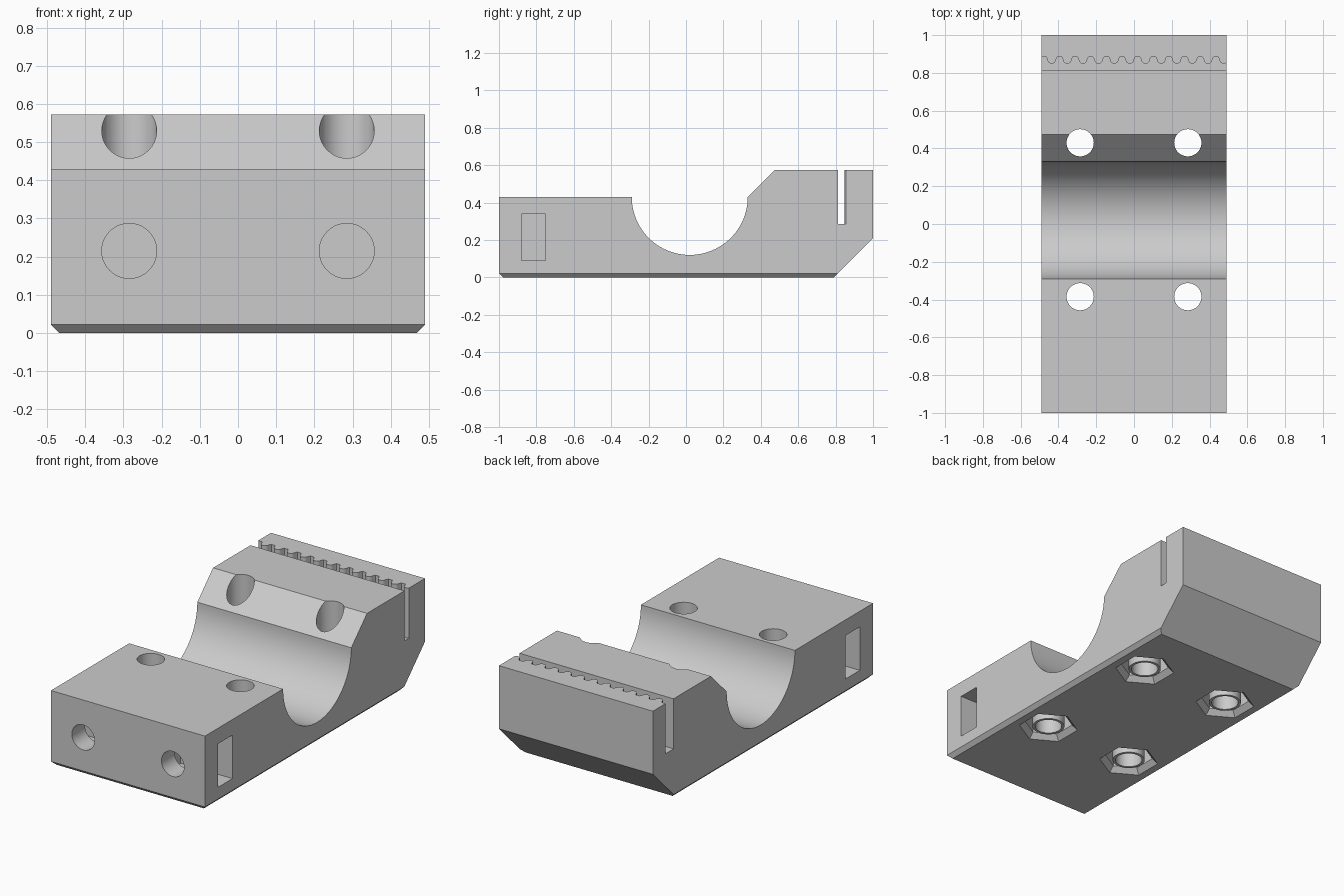
import bpy
import bmesh
from math import sin, cos, pi

cube = bpy.data.objects.get("Cube")
if cube:
    bpy.data.objects.remove(cube, do_unlink=True)

# Single plastic colour
grey = bpy.data.materials.new("grey_plastic")
grey.use_nodes = True
COLOUR = (0.6, 0.6, 0.6, 1)
grey.diffuse_color = COLOUR
grey.node_tree.nodes["Principled BSDF"].inputs["Base Color"].default_value = COLOUR


def finish(name, bm):
    bmesh.ops.recalc_face_normals(bm, faces=bm.faces)
    mesh = bpy.data.meshes.new(name)
    bm.to_mesh(mesh)
    bm.free()
    mesh.materials.append(grey)
    ob = bpy.data.objects.new(name, mesh)
    bpy.context.collection.objects.link(ob)
    return ob


def loft(name, ring_a, ring_b):
    """Closed solid between two matching rings of points."""
    bm = bmesh.new()
    a = [bm.verts.new(p) for p in ring_a]
    b = [bm.verts.new(p) for p in ring_b]
    bm.faces.new(a)
    bm.faces.new(b)
    for i in range(len(a)):
        j = (i + 1) % len(a)
        bm.faces.new((a[i], a[j], b[j], b[i]))
    return finish(name, bm)


def ring(x, y, z, r, n):
    """Horizontal polygon with a corner towards +y."""
    return [(x + r * sin(2 * pi * i / n), y + r * cos(2 * pi * i / n), z)
            for i in range(n)]


def box(name, x0, x1, y0, y1, z0, z1):
    base = [(x0, y0), (x1, y0), (x1, y1), (x0, y1)]
    return loft(name, [(x, y, z0) for x, y in base], [(x, y, z1) for x, y in base])


def activate(ob):
    bpy.ops.object.select_all(action='DESELECT')
    ob.select_set(True)
    bpy.context.view_layer.objects.active = ob


def cut(target, cutter):
    activate(target)
    mod = target.modifiers.new("cut", 'BOOLEAN')
    mod.operation = 'DIFFERENCE'
    mod.solver = 'EXACT'
    mod.object = cutter
    bpy.ops.object.modifier_apply(modifier=mod.name)
    bpy.data.objects.remove(cutter, do_unlink=True)


HALF_W = 0.49
HOLE_X, HOLE_R = 0.285, 0.072
NUT_R, NUT_DEPTH = 0.13, 0.12

# Body: side profile with a round bearing saddle
SEG = 48
saddle = [(0.02 + 0.31 * cos(pi * i / SEG), 0.43 - 0.31 * sin(pi * i / SEG))
          for i in range(SEG + 1)]
profile = [(-1, 0.022), (-0.978, 0), (0.79, 0), (1, 0.21), (1, 0.573),
           (0.473, 0.573)] + saddle + [(-1, 0.43)]
body = loft("bearing_block", [(-HALF_W, y, z) for y, z in profile],
            [(HALF_W, y, z) for y, z in profile])

# Bevels along the lower side edges
wedge = [(0.448, -0.02), (0.548, 0.08), (0.548, -0.02)]
for s in (-1, 1):
    cut(body, loft("bevel_cutter", [(s * x, -1.1, z) for x, z in wedge],
                   [(s * x, 1.1, z) for x, z in wedge]))

# Belt slot with round teeth on its rear wall
PITCH, TOOTH_R, ROOT = 0.0828, 0.0225, 0.884
slot = [(-0.6, 0.813), (-0.6, ROOT)]
for k in range(12):
    c = -0.436 + k * PITCH
    slot.append((c - 0.029, ROOT))
    slot += [(c - TOOTH_R * cos(pi * i / 10), 0.871 - TOOTH_R * sin(pi * i / 10))
             for i in range(11)]
    slot.append((c + 0.029, ROOT))
slot += [(0.6, ROOT), (0.6, 0.813)]
cut(body, loft("slot_cutter", [(x, y, 0.285) for x, y in slot],
               [(x, y, 0.7) for x, y in slot]))

for s in (-1, 1):
    x = s * HOLE_X
    # Vertical screw holes with bevelled hexagonal nut recesses below
    for y in (-0.385, 0.43):
        cut(body, loft("hole_cutter", ring(x, y, -0.1, HOLE_R, 40),
                       ring(x, y, 0.7, HOLE_R, 40)))
        cut(body, loft("nut_cutter", ring(x, y, -0.02, NUT_R, 6),
                       ring(x, y, NUT_DEPTH, NUT_R, 6)))
        cut(body, loft("nut_bevel_cutter", ring(x, y, -0.02, NUT_R + 0.05, 6),
                       ring(x, y, 0.03, NUT_R, 6)))

    # Horizontal front screw hole
    circle = [(x + HOLE_R * sin(2 * pi * i / 40), 0.215 + HOLE_R * cos(2 * pi * i / 40))
              for i in range(40)]
    cut(body, loft("front_hole_cutter", [(u, -1.1, z) for u, z in circle],
                   [(u, -0.6, z) for u, z in circle]))

    # Side pocket for a captive nut
    inner, outer = s * 0.16, s * 0.6
    cut(body, box("pocket_cutter", min(inner, outer), max(inner, outer),
                  -0.88, -0.75, 0.09, 0.34))

activate(body)
bpy.ops.object.shade_smooth_by_angle(angle=0.5)

# Thin sleeves around the screw holes inside the nut recesses
for sx, side in ((-1, "right"), (1, "left")):
    for y, place in ((-0.385, "front"), (0.43, "back")):
        x = sx * HOLE_X
        sleeve = loft(f"sleeve_{place}_{side}", ring(x, y, 0.008, 0.087, 40),
                      ring(x, y, NUT_DEPTH, 0.087, 40))
        cut(sleeve, loft("sleeve_cutter", ring(x, y, -0.1, HOLE_R, 40),
                         ring(x, y, 0.3, HOLE_R, 40)))
        activate(sleeve)
        bpy.ops.object.shade_smooth_by_angle(angle=0.5)
